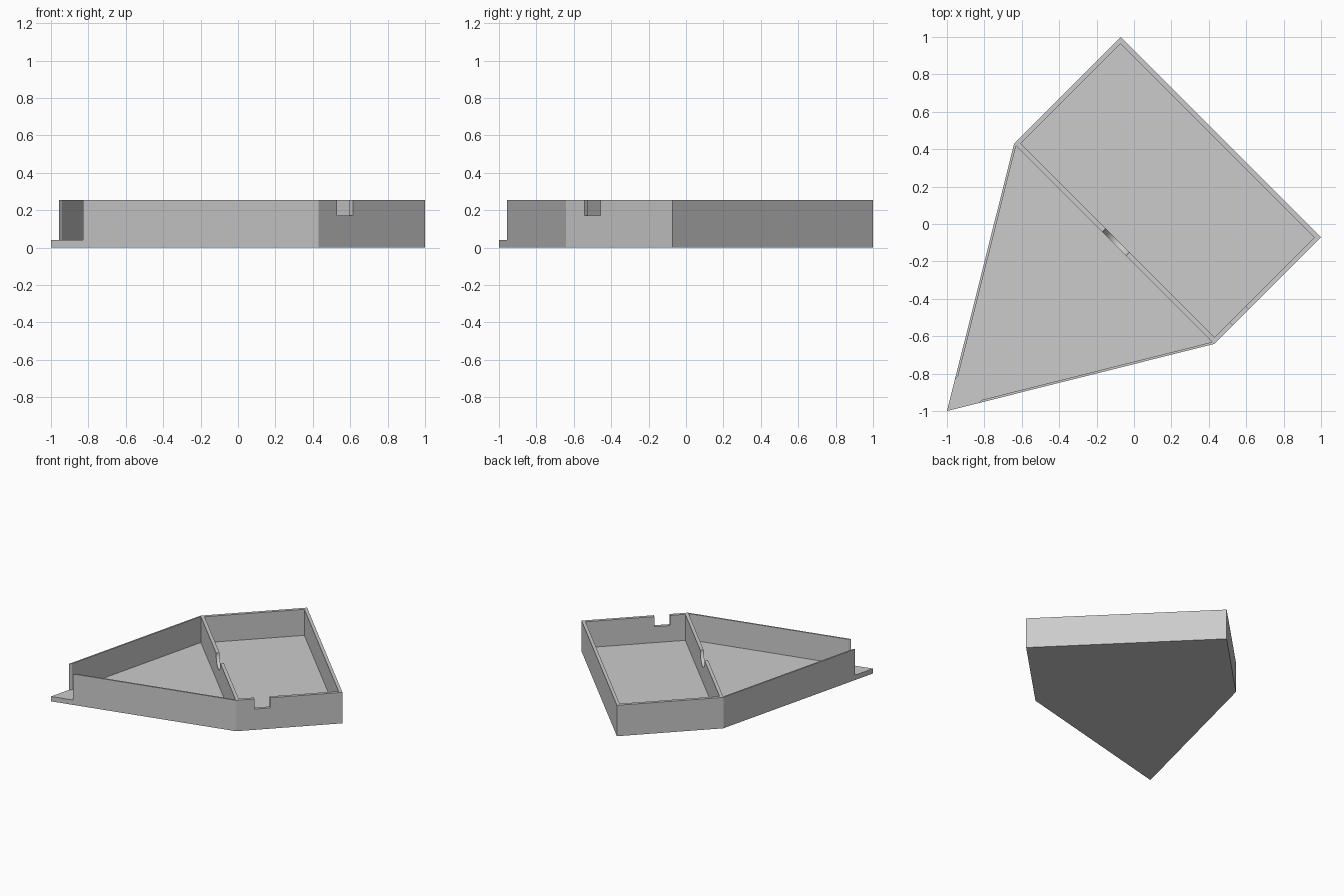
import bpy, bmesh
from math import radians
from mathutils import Matrix

if "Cube" in bpy.data.objects:
    bpy.data.objects.remove(bpy.data.objects["Cube"])

HEIGHT, FLOOR, TOP = 0.254, 0.04, 0.4
TURN = Matrix.Rotation(radians(45), 4, "Z")   # long axis lies on the diagonal

grey = bpy.data.materials.new("plain grey")
grey.use_nodes = True
grey.diffuse_color = (0.6, 0.6, 0.6, 1)
grey.node_tree.nodes["Principled BSDF"].inputs["Base Color"].default_value = (0.6, 0.6, 0.6, 1)


def finish(name, bm):
    bmesh.ops.transform(bm, matrix=TURN, verts=bm.verts)
    bmesh.ops.recalc_face_normals(bm, faces=bm.faces)
    mesh = bpy.data.meshes.new(name)
    bm.to_mesh(mesh)
    bm.free()
    mesh.materials.append(grey)
    obj = bpy.data.objects.new(name, mesh)
    bpy.context.collection.objects.link(obj)
    return obj


def prism(name, outline, z0, z1):
    bm = bmesh.new()
    face = bm.faces.new([bm.verts.new((u, w, z0)) for u, w in outline])
    up = bmesh.ops.extrude_face_region(bm, geom=[face])["geom"]
    bmesh.ops.translate(bm, vec=(0, 0, z1 - z0),
                        verts=[v for v in up if isinstance(v, bmesh.types.BMVert)])
    return finish(name, bm)


def box(name, u0, u1, w0, w1, z0):
    return prism(name, [(u0, w0), (u1, w0), (u1, w1), (u0, w1)], z0, TOP)


# Five-sided tray body
tray = prism("tray", [(-1.414, 0), (-0.148, -0.758), (0.656, -0.758),
                      (0.656, 0.758), (-0.148, 0.758)], 0, HEIGHT)

# Pockets, pouring slot at the tip, side notch
cutters = [
    box("square_pocket", -0.124, 0.631, -0.733, 0.733, FLOOR),
    prism("funnel_pocket", [(-1.39, 0), (-0.15, -0.742), (-0.15, 0.742)], FLOOR, TOP),
    box("tip_slot", -1.5, -1.2, -0.09, 0.09, FLOOR),
    box("side_notch", -0.009, 0.11, -0.8, -0.7, 0.171),
]

# Round notch in the divider
bm = bmesh.new()
bmesh.ops.create_cone(bm, cap_ends=True, segments=48, radius1=0.09, radius2=0.09, depth=0.2,
                      matrix=Matrix.Translation((-0.136, 0, HEIGHT))
                      @ Matrix.Rotation(radians(90), 4, "Y"))
cutters.append(finish("divider_notch", bm))

bpy.context.view_layer.objects.active = tray
for cutter in cutters:
    cutter.hide_render = True
    mod = tray.modifiers.new(cutter.name, "BOOLEAN")
    mod.operation, mod.solver, mod.object = "DIFFERENCE", "EXACT", cutter
    bpy.ops.object.modifier_apply(modifier=mod.name)
    bpy.data.objects.remove(cutter)
